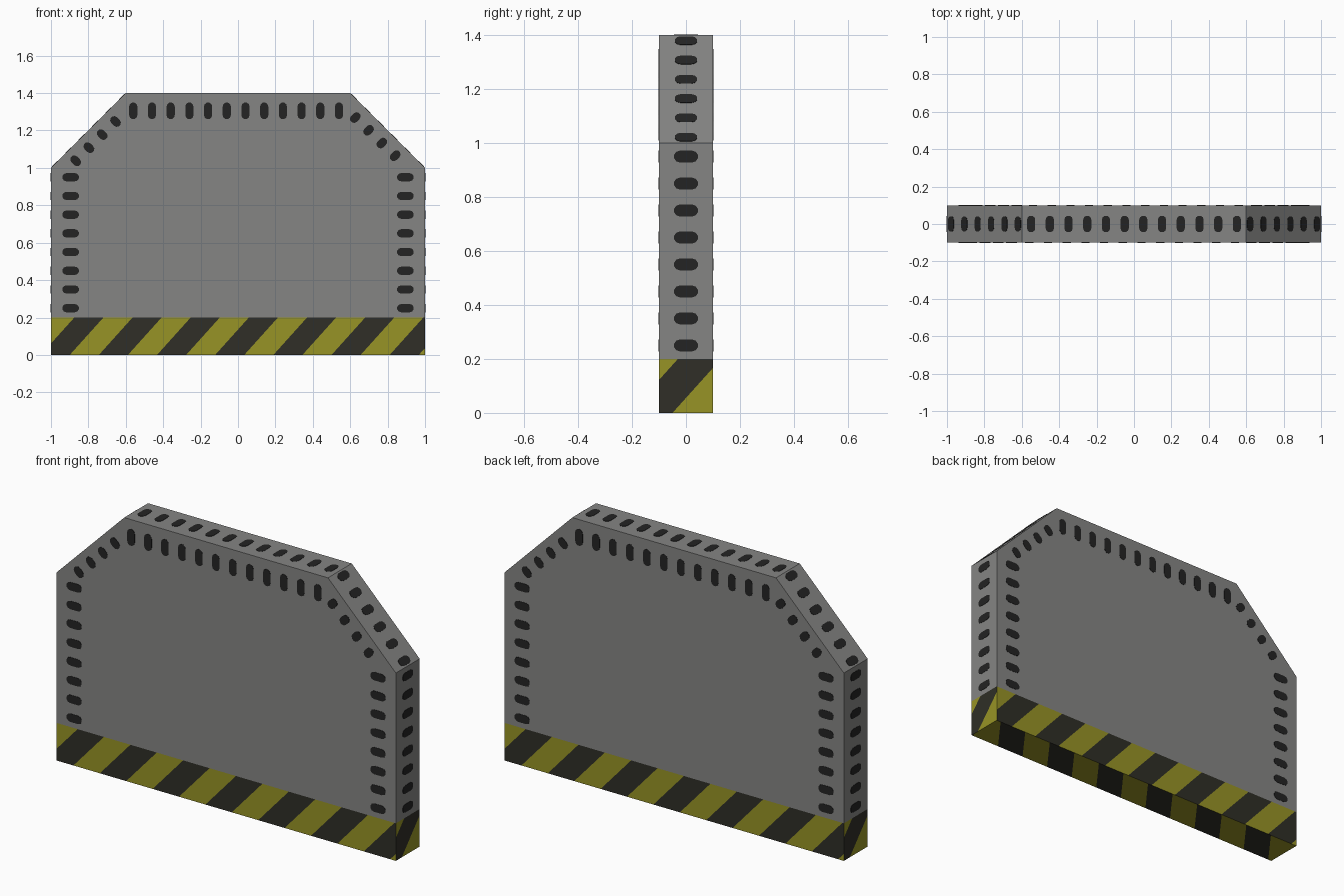
import bpy, bmesh, math
from mathutils import Vector, Matrix

if "Cube" in bpy.data.objects:
    bpy.data.objects.remove(bpy.data.objects["Cube"])


def material(name, rgb):
    m = bpy.data.materials.new(name)
    m.diffuse_color = (*rgb, 1)
    m.use_nodes = True
    m.node_tree.nodes["Principled BSDF"].inputs["Base Color"].default_value = m.diffuse_color
    return m


GREY = material("concrete grey", (0.235, 0.235, 0.23))
SLOT = material("slot black", (0.017, 0.017, 0.017))
YELLOW = material("hazard yellow", (0.31, 0.295, 0.019))
DARK = material("stripe black", (0.029, 0.028, 0.020))


def finish(bm, name, mats):
    mesh = bpy.data.meshes.new(name)
    bm.normal_update()
    bm.to_mesh(mesh)
    bm.free()
    for m in mats:
        mesh.materials.append(m)
    ob = bpy.data.objects.new(name, mesh)
    bpy.context.collection.objects.link(ob)
    return ob


def slab(profile):
    """Extrude an x-z profile from y=-0.1 to y=0.1."""
    bm = bmesh.new()
    face = bm.faces.new([bm.verts.new((x, -0.1, z)) for x, z in profile])
    ext = bmesh.ops.extrude_face_region(bm, geom=[face])
    verts = [g for g in ext["geom"] if isinstance(g, bmesh.types.BMVert)]
    bmesh.ops.translate(bm, verts=verts, vec=(0, 0.2, 0))
    bmesh.ops.recalc_face_normals(bm, faces=bm.faces[:])
    bm.normal_update()
    return bm


# Grey barrier wall with chamfered top corners (open where it meets the base)
bm = slab([(-1, 0.2), (1, 0.2), (1, 1), (0.6, 1.4), (-0.6, 1.4), (-1, 1)])
bmesh.ops.delete(bm, geom=[f for f in bm.faces if f.normal.z < -0.9], context='FACES_ONLY')
finish(bm, "barrier_wall", [GREY])

# Striped base: each side is cut along slanted lines and coloured alternately
# (face normal, stripe direction, start of a dark stripe, period)
STRIPES = [
    ((0, -1, 0), (1, 0, -0.9), -1.055, 0.311),
    ((0, 1, 0), (-1, 0, -0.9), -1.055, 0.311),
    ((1, 0, 0), (0, 1, -0.9), -0.21, 0.32),
    ((-1, 0, 0), (0, -1, -0.9), -0.21, 0.32),
    ((0, 0, -1), (1, -0.75, 0), -1.233, 0.328),
]
bm = slab([(-1, 0), (1, 0), (1, 0.2), (-1, 0.2)])
bmesh.ops.delete(bm, geom=[f for f in bm.faces if f.normal.z > 0.9], context='FACES_ONLY')
for normal, direction, start, period in STRIPES:
    n, d = Vector(normal), Vector(direction)

    def side():
        bm.normal_update()
        return [f for f in bm.faces if f.normal.dot(n) > 0.9]

    for k in range(-10, 20):
        s = start + k * period / 2
        faces = side()
        geom = set(faces)
        for f in faces:
            geom.update(f.edges)
            geom.update(f.verts)
        bmesh.ops.bisect_plane(bm, geom=list(geom), dist=1e-5,
                               plane_co=d * (s / d.length_squared), plane_no=d)
    for f in side():
        phase = (f.calc_center_median().dot(d) - start) / period
        f.material_index = 1 if phase % 1 < 0.5 else 0
finish(bm, "striped_base", [YELLOW, DARK])

# Dark rounded slots: thin plates around the rim and on the outer faces
slots = bmesh.new()


def slot(centre, normal, axis, length=0.09, width=0.044):
    n, a = Vector(normal).normalized(), Vector(axis).normalized()
    b = n.cross(a)
    r = width / 2
    verts = []
    for i in range(12):
        t = math.pi * (i // 6) + math.pi * (i % 6) / 5 - math.pi / 2
        shift = (length / 2 - r) * (1 if i < 6 else -1)
        p = a * (shift + r * math.cos(t)) + b * (r * math.sin(t))
        verts.append(slots.verts.new(Vector(centre) + p + n * 0.0015))
    face = slots.faces.new(verts)
    ext = bmesh.ops.extrude_face_region(slots, geom=[face])
    bottom = [g for g in ext["geom"] if isinstance(g, bmesh.types.BMVert)]
    bmesh.ops.translate(slots, verts=bottom, vec=n * -0.003)


# Large faces: the back is the front turned half a circle
for turn in (1, -1):
    def front(x, z, ax, az, length=0.09):
        slot((turn * x, -0.1 * turn, z), (0, -turn, 0), (turn * ax, 0, az), length)
    for k in range(12):
        front(-0.56 + 0.1 * k, 1.305, 0, 1)
    for k in range(8):
        front(-0.895, 0.25 + 0.1 * k, 1, 0)
        front(0.895, 0.25 + 0.1 * k, 1, 0)
    for k in range(4):
        front(-0.868 + 0.071 * k, 1.038 + 0.07 * k, 1, -1, 0.064)
        front(0.84 - 0.071 * k, 1.065 + 0.068 * k, 1, 1, 0.064)

# Narrow faces: ends, chamfers and top
for sx in (1, -1):
    for k in range(8):
        slot((sx, 0, 0.25 + 0.1 * k), (sx, 0, 0), (0, 1, 0))
    for k in range(6):
        x = 0.621 + 0.0715 * k
        slot((sx * x, 0, 2 - x), (sx, 0, 1), (0, 1, 0), 0.085)
for k in range(12):
    slot((-0.55 + 0.1 * k, 0, 1.4), (0, 0, 1), (0, 1, 0))
bmesh.ops.recalc_face_normals(slots, faces=slots.faces[:])
finish(slots, "rim_slots", [SLOT])
